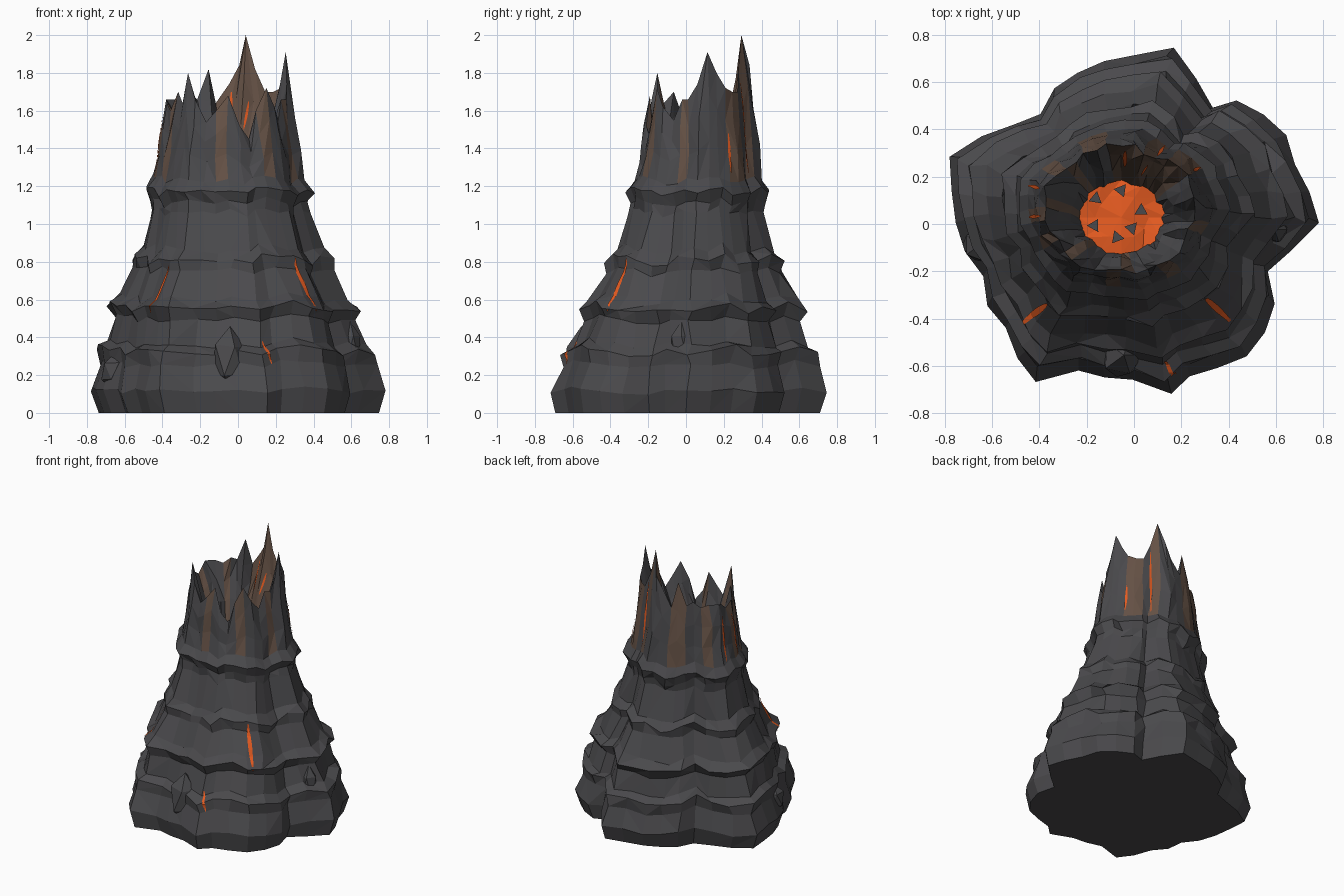
import bpy, bmesh, math, random
from mathutils import Vector
from mathutils.bvhtree import BVHTree

random.seed(7)
cube = bpy.data.objects.get("Cube")
if cube:
    bpy.data.objects.remove(cube, do_unlink=True)


def material(name, rgb):
    m = bpy.data.materials.new(name)
    m.use_nodes = True
    m.diffuse_color = (*rgb, 1)
    m.node_tree.nodes["Principled BSDF"].inputs["Base Color"].default_value = (*rgb, 1)
    return m


ROCK = material("dark rock", (0.068, 0.067, 0.072))
BROWN = material("scorched brown", (0.13, 0.083, 0.06))
LAVA = material("orange lava", (0.79, 0.105, 0.015))


def finish(name, bm, *mats):
    bmesh.ops.recalc_face_normals(bm, faces=bm.faces)
    mesh = bpy.data.meshes.new(name)
    bm.to_mesh(mesh)
    ob = bpy.data.objects.new(name, mesh)
    for m in mats:
        mesh.materials.append(m)
    bpy.context.collection.objects.link(ob)
    bm.free()


def jitter(a):
    return random.uniform(-a, a)


# Foot outline radius every ten degrees, in hundredths
FOOT = [79, 76, 73, 75, 72, 68, 59, 67, 77, 72, 70, 68, 66, 60, 65, 74, 83, 78,
        75, 72, 67, 71, 70, 76, 80, 67, 67, 67, 75, 70, 72, 75, 73, 69, 60, 68]
# Height of the jagged rim above the crown's base, in hundredths
SPIKE = [50, 67, 56, 48, 46, 46, 58, 76, 60, 50, 40, 58, 42, 44, 40, 42, 42, 40,
         36, 40, 36, 46, 40, 56, 42, 30, 36, 44, 28, 21, 36, 48, 38, 31, 42, 42]
BROWN_OUTSIDE = {3, 4, 6, 10, 11, 14, 18, 20, 26, 30, 34}
BROWN_INSIDE = {3, 4, 5, 6, 7, 8, 9, 13, 17, 22, 27}
# Columns pulled sideways so the foot's corners land on its ridges
PULL = {6: -.45, 7: -.35, 8: -.3, 9: -.2, 28: .25, 24: -.1}
N = len(FOOT)
CROWN = 1.24

# Layered flank: height, radius scale, ledge waviness
LAYERS = [(0, .945, 0), (.12, 1, .015), (.26, .945, .02), (.33, .955, .025),
          (.37, .88, .025), (.5, .835, .02), (.56, .88, .025), (.61, .80, .025),
          (.76, .695, .02), (.82, .705, .025), (.87, .635, .025), (1.07, .555, .02),
          (1.12, .565, .02), (1.18, .6, .02), (CROWN, .54, .02)]


def place(col, radius, z):
    # the peak drifts towards the back right and flattens front to back
    a = 2 * math.pi * col / N
    t = min(z / 1.3, 1)
    return Vector((-.055 * t + radius * math.cos(a),
                   .065 * t + radius * math.sin(a) * (1 - .13 * t), z))


def flank_radius(col, scale, z):
    lobe = 1 - .55 * min(z / 1.3, 1)
    return scale * (.71 + (FOOT[col] / 100 - .71) * lobe)


# Mountain body: flank, spiked crown and crater wall in one skin
bm = bmesh.new()
rings = []
wave = [.6 * math.sin(i * 1.1) + jitter(1) for i in range(N)]
for z, s, w in LAYERS:
    ring = []
    for i in range(N):
        zi = z + w * (wave[i] + jitter(.6)) if z else 0
        loose = .2 < z < 1.2
        r = flank_radius(i, s, z) + (jitter(.012) if loose else 0)
        col = i + PULL.get(i, 0) + (jitter(.15) if loose else 0)
        ring.append(bm.verts.new(place(col, r, zi)))
    rings.append(ring)
for t, s in ((.3, .51), (.65, .49), (1, .465)):
    ring = []
    for i in range(N):
        high = SPIKE[i] / 100
        lean = 1 - .25 * t * t * high * high
        r = flank_radius(i, s * lean, 1.3) + jitter(.012)
        ring.append(bm.verts.new(place(i + jitter(.15), r, CROWN + t * high)))
    rings.append(ring)
rim = len(rings) - 1
POOL_SHIFT = Vector((0, -.035, 0))
for t, r in ((.7, .27), (.4, .215), (-.1, .16)):
    rings.append([bm.verts.new(place(i, r + jitter(.015), CROWN + t * SPIKE[i] / 100)
                               + POOL_SHIFT * (1 - t)) for i in range(N)])
crown_row = len(LAYERS) - 1
for row, (lo, hi) in enumerate(zip(rings, rings[1:])):
    for i in range(N):
        j = (i + 1) % N
        quad = [lo[i], lo[j], hi[j], hi[i]]
        # split the crown and some flank faces into facets
        if row >= crown_row or random.random() < .35:
            k = random.randrange(2)
            q = quad[k:] + quad[:k]
            faces = [bm.faces.new(q[:3]), bm.faces.new([q[0], q[2], q[3]])]
        else:
            faces = [bm.faces.new(quad)]
        scorched = i in (BROWN_OUTSIDE if row < rim else BROWN_INSIDE)
        for f in faces:
            f.material_index = int(row >= crown_row and scorched)
bm.faces.new(reversed(rings[0]))
bm.faces.new(rings[-1])
bmesh.ops.recalc_face_normals(bm, faces=bm.faces)
skin = BVHTree.FromBMesh(bm)
finish("mountain_body", bm, ROCK, BROWN)

# Lava pool: a rumpled disc with a few dark crust pieces
bm = bmesh.new()
pool = [[bm.verts.new(place(i * 3, r + jitter(.01), 1.26 + jitter(.015)) + POOL_SHIFT)
         for i in range(12)] for r in (.185, .11)]
hub = bm.verts.new(place(0, 0, 1.27) + POOL_SHIFT)
for i in range(12):
    j = (i + 1) % 12
    a, b, c, d = pool[0][i], pool[0][j], pool[1][j], pool[1][i]
    for tri in ((a, b, c), (a, c, d), (d, c, hub)):
        bm.faces.new(tri)
finish("lava_pool", bm, LAVA)

bm = bmesh.new()
for col, r in ((2, .09), (9, .13), (14, .14), (20, .12), (26, .1), (31, .07)):
    p = place(col, r, 1.285) + POOL_SHIFT
    turn = random.random() * 6
    bm.faces.new([bm.verts.new(p + Vector((math.cos(turn + k * 2.1), math.sin(turn + k * 2.1), 0)) * .032)
                  for k in range(3)])
finish("lava_crust", bm, ROCK)


# Glowing cracks: thin tapered strips laid on the outer skin or the crater wall
def crack(name, col0, z0, col1, z1, width, inside=False):
    bm = bmesh.new()
    pairs = []
    steps = 7
    for k in range(steps + 1):
        t = k / steps
        z, col = z0 + (z1 - z0) * t, col0 + (col1 - col0) * t
        half = width * (.3 + math.sin(math.pi * t)) / 2
        out = place(col, 1, z) - place(col, 0, z)
        side = Vector((-out.y, out.x, 0))
        aim = out if inside else -out
        pair = []
        for sign in (-1, 1):
            start = place(col, 0 if inside else 1.2, z) + side * half * sign
            hit = skin.ray_cast(start, aim, 1.15)[0]
            if hit:
                pair.append(bm.verts.new(hit - aim * .007))
        if len(pair) == 2:
            pairs.append(pair)
    for (a, b), (c, d) in zip(pairs, pairs[1:]):
        bm.faces.new((a, b, d, c))
    finish(name, bm, LAVA)


crack("flank_crack_right", 22.6, .53, 23.1, .78, .022)
crack("flank_crack_left", 31.3, .54, 31.1, .82, .022)
crack("flank_crack_low", 28.6, .26, 28.3, .38, .014)
for n, (col, z0, z1) in enumerate(((5.9, 1.27, 1.76), (3.1, 1.27, 1.48),
                                   (16.4, 1.26, 1.58), (18.6, 1.26, 1.55))):
    crack("crown_crack_%d" % n, col, z0, col, z1, .013)
for n, (col, z0, z1, w) in enumerate(((8.6, 1.5, 1.7, .018), (6.2, 1.5, 1.65, .008))):
    crack("crater_crack_%d" % n, col, z0, col, z1, w, True)

# Angular boulders half buried in the lower flank
for n, (col, r, z, w, h) in enumerate(((26.7, .585, .28, .1, .17), (35.6, .61, .34, .06, .15),
                                       (18.9, .65, .22, .08, .1))):
    bm = bmesh.new()
    bmesh.ops.create_icosphere(bm, subdivisions=1, radius=1)
    for v in bm.verts:
        v.co = place(col, r, z) + Vector((v.co.x * w, v.co.y * w, v.co.z * h)) * random.uniform(.9, 1.08)
    finish("boulder_%d" % n, bm, ROCK)
